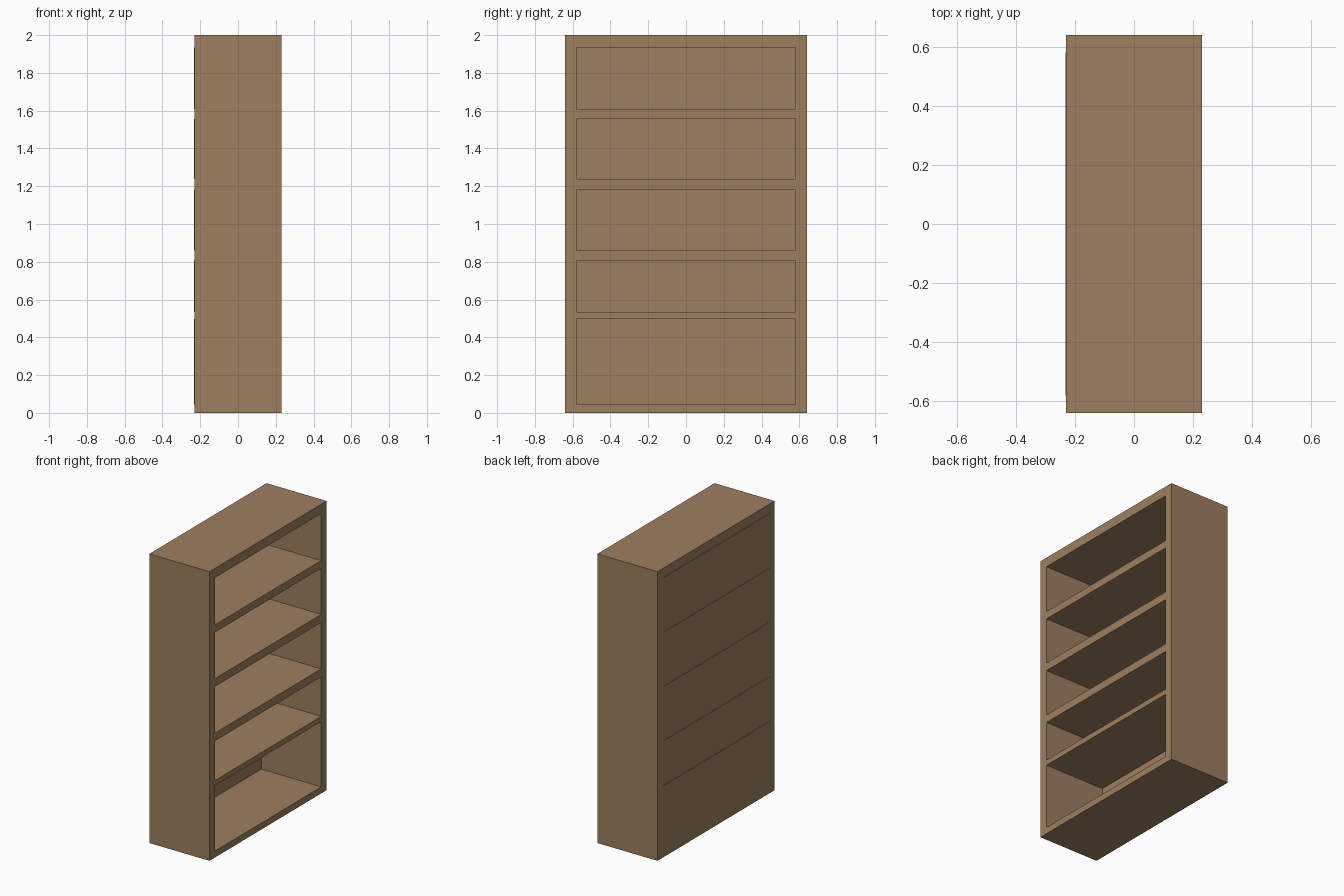
import bpy, bmesh

if "Cube" in bpy.data.objects:
    bpy.data.objects.remove(bpy.data.objects["Cube"])

DEPTH, HALF_W, HALF_IN = 0.23, 0.64, 0.581
# Bottom and top height of each open compartment
BAYS = [(0.045, 0.496), (0.533, 0.806), (0.861, 1.182), (1.238, 1.557), (1.61, 1.935)]

wood = bpy.data.materials.new("wood")
wood.diffuse_color = (0.34, 0.215, 0.115, 1)
wood.use_nodes = True
wood.node_tree.nodes["Principled BSDF"].inputs["Base Color"].default_value = wood.diffuse_color


def add_object(name, bm):
    bmesh.ops.recalc_face_normals(bm, faces=bm.faces)
    mesh = bpy.data.meshes.new(name)
    bm.to_mesh(mesh)
    bm.free()
    mesh.materials.append(wood)
    obj = bpy.data.objects.new(name, mesh)
    bpy.context.collection.objects.link(obj)


# Carcass: sides, top, base and shelves as one frame, extruded front to back
ys = [-HALF_W, -HALF_IN, HALF_IN, HALF_W]
zs = [0.0] + [z for bay in BAYS for z in bay] + [2.0]
bm = bmesh.new()
grid = [[bm.verts.new((-DEPTH, y, z)) for y in ys] for z in zs]
for r in range(len(zs) - 1):
    for c in range(3):
        if c == 1 and r % 2 == 1:  # open compartment
            continue
        bm.faces.new((grid[r][c], grid[r][c + 1], grid[r + 1][c + 1], grid[r + 1][c]))
ext = bmesh.ops.extrude_face_region(bm, geom=bm.faces[:], use_keep_orig=True)
moved = [g for g in ext["geom"] if isinstance(g, bmesh.types.BMVert)]
bmesh.ops.translate(bm, verts=moved, vec=(2 * DEPTH, 0, 0))
add_object("bookcase_frame", bm)

# Thin back panel closing each compartment, standing just proud of the frame
for i, (z0, z1) in enumerate(BAYS, 1):
    bm = bmesh.new()
    bmesh.ops.create_cube(bm, size=1)
    bmesh.ops.scale(bm, verts=bm.verts, vec=(0.004, 2 * HALF_IN, z1 - z0))
    bmesh.ops.translate(bm, verts=bm.verts, vec=(-DEPTH, 0, (z0 + z1) / 2))
    add_object(f"back_panel_{i}", bm)
